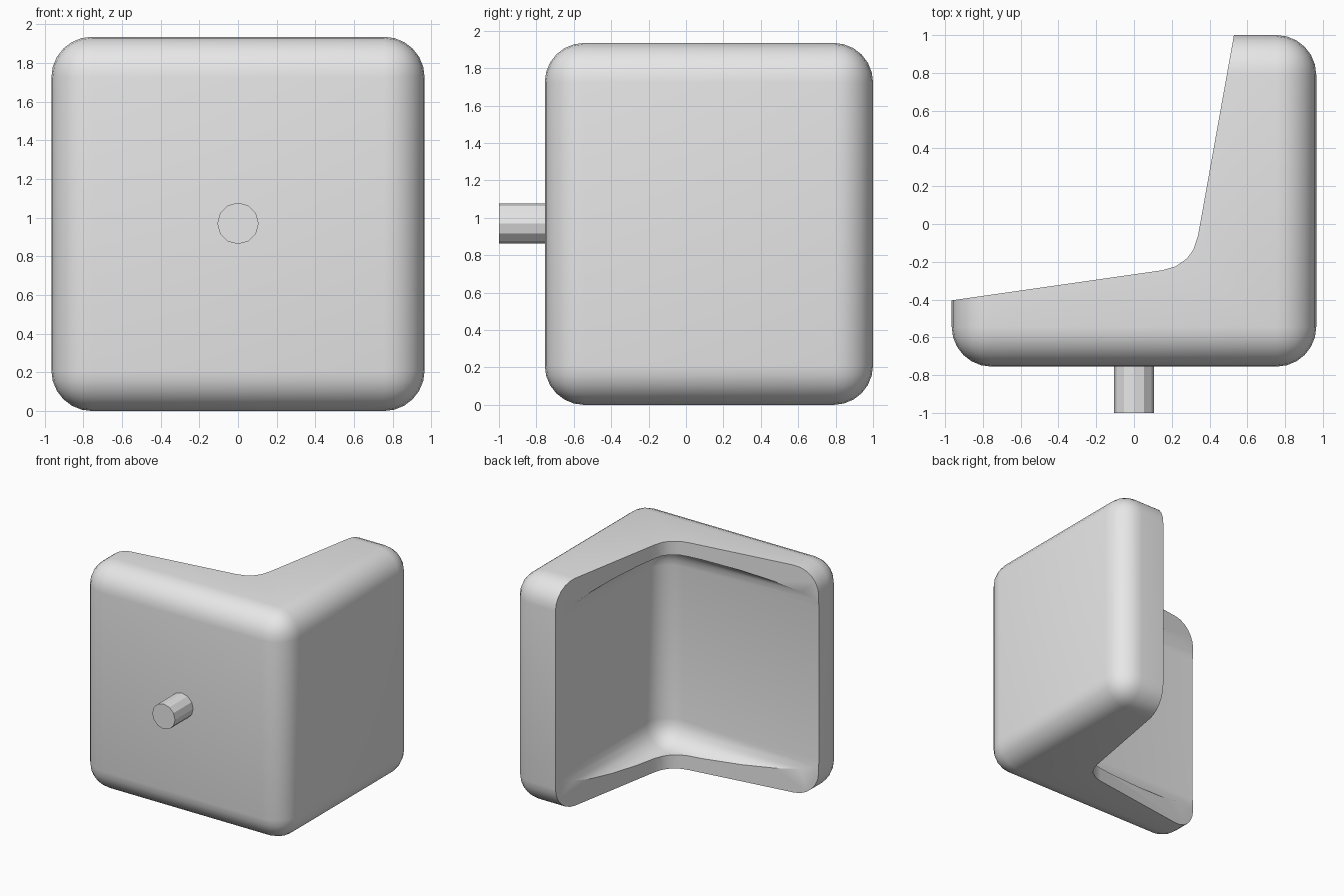
import bpy, bmesh, math
from mathutils import Matrix, Vector

cube = bpy.data.objects.get("Cube")
if cube:
    bpy.data.objects.remove(cube, do_unlink=True)

grey = bpy.data.materials.new("light_grey")
grey.use_nodes = True
grey.diffuse_color = (0.8, 0.8, 0.8, 1)
grey.node_tree.nodes["Principled BSDF"].inputs["Base Color"].default_value = (0.8, 0.8, 0.8, 1)


def finish(name, bm):
    bmesh.ops.recalc_face_normals(bm, faces=bm.faces[:])
    mesh = bpy.data.meshes.new(name)
    bm.to_mesh(mesh)
    bm.free()
    mesh.materials.append(grey)
    obj = bpy.data.objects.new(name, mesh)
    bpy.context.collection.objects.link(obj)
    return obj


def rounded_box(name, low, high, radius, segments=6):
    low, high = Vector(low), Vector(high)
    bm = bmesh.new()
    bmesh.ops.create_cube(bm, size=1)
    bmesh.ops.scale(bm, vec=high - low, verts=bm.verts)
    bmesh.ops.translate(bm, vec=(low + high) / 2, verts=bm.verts)
    bmesh.ops.bevel(bm, geom=bm.edges[:], offset=radius, segments=segments,
                    profile=0.5, affect='EDGES')
    return finish(name, bm)


def prism(name, outline, bottom, top):
    bm = bmesh.new()
    face = bm.faces.new([bm.verts.new((x, y, bottom)) for x, y in outline])
    ext = bmesh.ops.extrude_face_region(bm, geom=[face])
    bmesh.ops.translate(bm, vec=(0, 0, top - bottom),
                        verts=[g for g in ext["geom"] if isinstance(g, bmesh.types.BMVert)])
    return finish(name, bm)


def select_only(obj):
    bpy.ops.object.select_all(action='DESELECT')
    obj.select_set(True)
    bpy.context.view_layer.objects.active = obj


def carve(target, cutter):
    cutter.hide_render = True
    mod = target.modifiers.new("carve", 'BOOLEAN')
    mod.operation = 'DIFFERENCE'
    mod.solver = 'EXACT'
    mod.object = cutter
    select_only(target)
    bpy.ops.object.modifier_apply(modifier=mod.name)
    bpy.data.objects.remove(cutter, do_unlink=True)


# Corner shell: rounded block opened by a tapered angle cut, then hollowed
shell = rounded_box("corner_shell", (-0.965, -0.755, 0), (0.965, 1.0, 1.935), 0.21)
angle_cut = [(-1.2, -0.438), (0.15, -0.245), (0.22, -0.225), (0.28, -0.183),
             (0.315, -0.135), (0.338, -0.065), (0.35, 0.0), (0.565, 1.2), (-1.2, 1.2)]
carve(shell, prism("angle_cutter", angle_cut, -0.2, 2.2))
carve(shell, rounded_box("cavity_cutter", (-2, -0.41, 0.115), (0.52, 2, 1.82), 0.2))
select_only(shell)
bpy.ops.object.shade_smooth_by_angle(angle=math.radians(30))

# Short faceted peg on the front
bm = bmesh.new()
bmesh.ops.create_cone(bm, cap_ends=True, segments=12, radius1=0.107, radius2=0.107, depth=0.3,
                      matrix=Matrix.Translation((0, -0.85, 0.97)) @ Matrix.Rotation(math.pi / 2, 4, 'X'))
finish("front_peg", bm)
